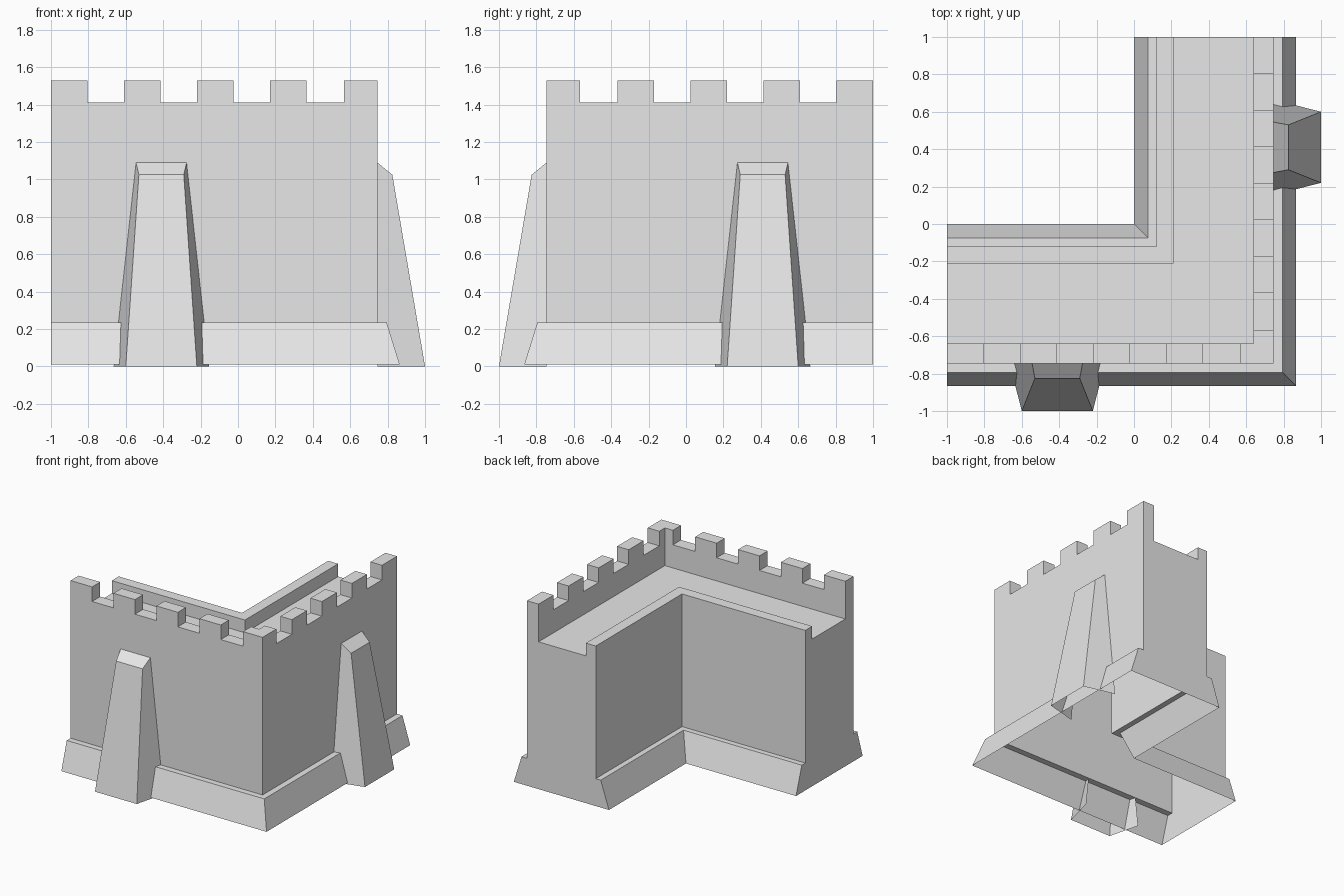
import bpy
import bmesh
import math

cube = bpy.data.objects.get("Cube")
if cube:
    bpy.data.objects.remove(cube, do_unlink=True)

# Single stone material
STONE = (0.8, 0.8, 0.8, 1)
stone = bpy.data.materials.new("grey_stone")
stone.use_nodes = True
stone.diffuse_color = STONE
stone.node_tree.nodes["Principled BSDF"].inputs["Base Color"].default_value = STONE


def add_object(name, mesh):
    obj = bpy.data.objects.new(name, mesh)
    bpy.context.collection.objects.link(obj)
    return obj


def finish_mesh(bm, name):
    mesh = bpy.data.meshes.new(name)
    bm.to_mesh(mesh)
    bm.free()
    mesh.materials.append(stone)
    return mesh


def mirror_arm(points):
    """Carry a footprint from the front arm to the side arm."""
    return [(-y, -x) for x, y in reversed(points)]


# Dimensions
OUTER, PARAPET = 0.745, 0.64
CRENEL_Z, MERLON_Z = 1.41, 1.53

# Corner wall: section (outward offset, height) swept round the corner, open below
section = [
    (0.865, 0.01), (0.795, 0.235), (OUTER, 0.235), (OUTER, CRENEL_Z),
    (PARAPET, CRENEL_Z), (PARAPET, 1.22), (0.21, 1.22), (0.21, 1.325),
    (0.12, 1.325), (0.12, 0.235), (0.075, 0.235), (0, 0.01),
]
bm = bmesh.new()
stations = [
    [bm.verts.new((-1, -d, z)) for d, z in section],
    [bm.verts.new((d, -d, z)) for d, z in section],
    [bm.verts.new((d, 1, z)) for d, z in section],
]
for a, b in zip(stations, stations[1:]):
    for i in range(len(section) - 1):
        bm.faces.new((a[i], b[i], b[i + 1], a[i + 1]))
bm.faces.new(stations[0])
bm.faces.new(reversed(stations[-1]))
add_object("corner_wall", finish_mesh(bm, "corner_wall"))


# Merlons: prisms standing on the outer parapet
def merlon(name, footprint):
    bm = bmesh.new()
    low = [bm.verts.new((x, y, CRENEL_Z)) for x, y in footprint]
    top = [bm.verts.new((x, y, MERLON_Z)) for x, y in footprint]
    for i in range(len(low)):
        j = (i + 1) % len(low)
        bm.faces.new((low[i], low[j], top[j], top[i]))
    bm.faces.new(top)
    add_object(name, finish_mesh(bm, name))


for n in range(4):
    x0 = -1 + 0.39 * n
    x1 = x0 + 0.195
    base = [(x0, -OUTER), (x1, -OUTER), (x1, -PARAPET), (x0, -PARAPET)]
    merlon(f"front_merlon_{n + 1}", base)
    merlon(f"side_merlon_{n + 1}", mirror_arm(base))

half = [(PARAPET, -PARAPET), (0.567, -PARAPET), (0.567, -OUTER)]
corner = half + [(OUTER, -OUTER)] + mirror_arm(half)[:-1]
merlon("corner_merlon", corner)

# Buttress: tapered pier with a sloped cap, open against the wall and below
bm = bmesh.new()
foot = [bm.verts.new(p) for p in (
    (-0.255, -OUTER, 0), (-0.19, -1, 0), (0.19, -1, 0), (0.255, -OUTER, 0))]
head = [bm.verts.new(p) for p in (
    (-0.135, -OUTER, 1.09), (-0.12, -0.825, 1.025),
    (0.12, -0.825, 1.025), (0.135, -OUTER, 1.09))]
for i in range(3):
    bm.faces.new((foot[i], foot[i + 1], head[i + 1], head[i]))
bm.faces.new(head)
buttress = finish_mesh(bm, "buttress")

add_object("front_buttress", buttress).location.x = -0.41
side = add_object("side_buttress", buttress)
side.location.y = 0.41
side.rotation_euler.z = math.pi / 2
